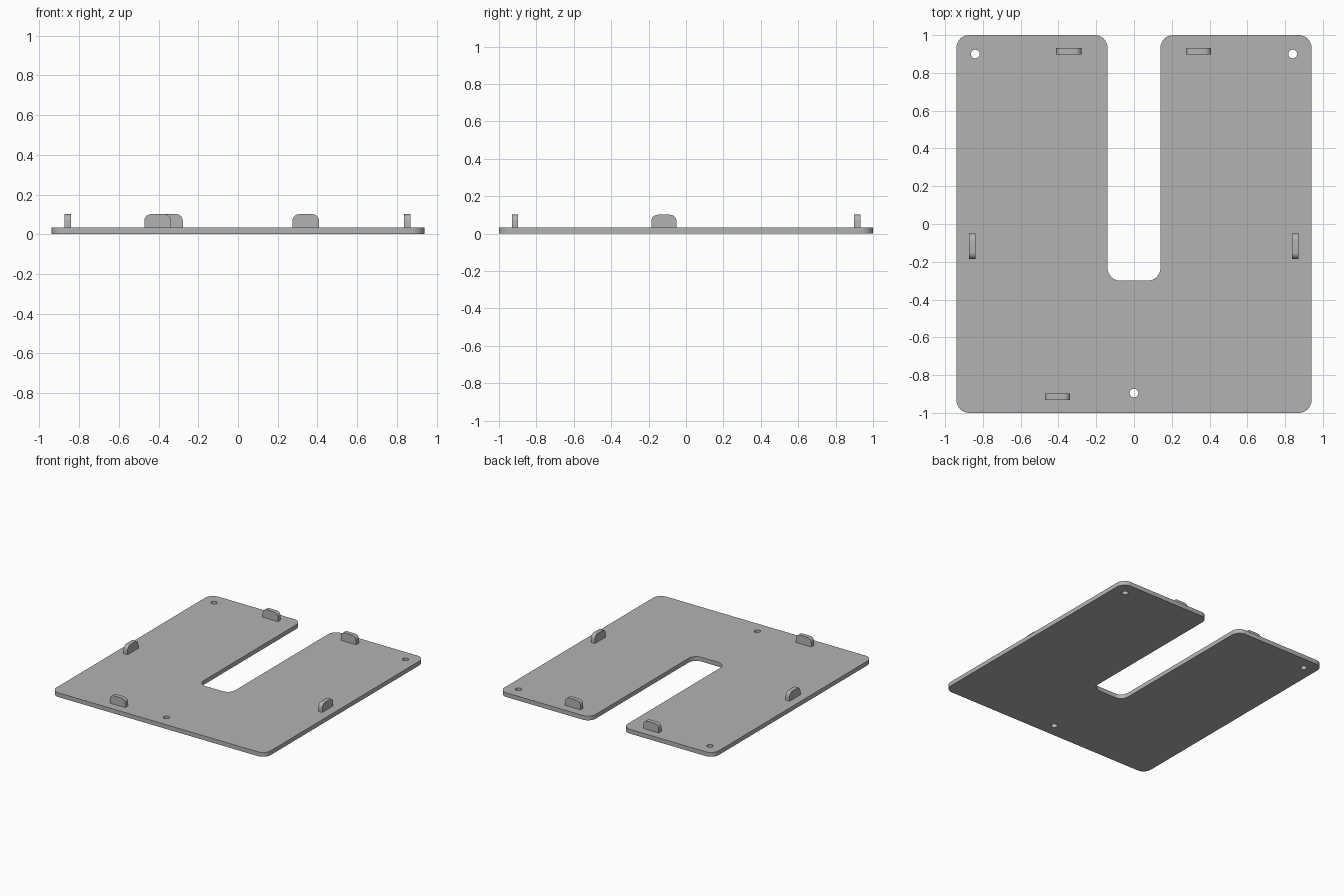
import bpy, bmesh, math
from mathutils import Vector, Matrix

if "Cube" in bpy.data.objects:
    bpy.data.objects.remove(bpy.data.objects["Cube"])

grey = bpy.data.materials.new("light_grey")
grey.diffuse_color = (0.45, 0.45, 0.45, 1)
grey.use_nodes = True
grey.node_tree.nodes["Principled BSDF"].inputs["Base Color"].default_value = grey.diffuse_color


def rounded(corners, seg=8):
    """Outline from (x, y, radius) corners, each rounded by an arc."""
    pts = []
    for i, (x, y, r) in enumerate(corners):
        p = Vector((x, y))
        if r == 0:
            pts.append(p)
            continue
        a = (Vector(corners[i - 1][:2]) - p).normalized()
        b = (Vector(corners[(i + 1) % len(corners)][:2]) - p).normalized()
        centre = p + (a + b) * r
        for k in range(seg + 1):
            t = k / seg * math.pi / 2
            pts.append(centre - b * r * math.cos(t) - a * r * math.sin(t))
    return pts


def circle(cx, cy, r, n=24):
    return [Vector((cx + r * math.cos(k * math.tau / n),
                    cy + r * math.sin(k * math.tau / n))) for k in range(n)]


def slab(name, loops, thickness, matrix):
    """Fill the outline (further loops are holes) and extrude it."""
    bm = bmesh.new()
    for loop in loops:
        vs = [bm.verts.new((p.x, p.y, 0)) for p in loop]
        for i, v in enumerate(vs):
            bm.edges.new((vs[i - 1], v))
    bmesh.ops.triangle_fill(bm, use_beauty=True, edges=bm.edges[:], normal=(0, 0, 1))
    ext = bmesh.ops.extrude_face_region(bm, geom=bm.faces[:], use_keep_orig=True)
    top = [g for g in ext["geom"] if isinstance(g, bmesh.types.BMVert)]
    bmesh.ops.translate(bm, verts=top, vec=(0, 0, thickness))
    bmesh.ops.recalc_face_normals(bm, faces=bm.faces[:])
    mesh = bpy.data.meshes.new(name)
    bm.to_mesh(mesh)
    bm.free()
    mesh.materials.append(grey)
    obj = bpy.data.objects.new(name, mesh)
    obj.matrix_world = matrix
    bpy.context.collection.objects.link(obj)
    bpy.context.view_layer.objects.active = obj
    bpy.ops.object.select_all(action='DESELECT')
    obj.select_set(True)
    bpy.ops.object.shade_smooth_by_angle(angle=math.radians(30))
    return obj


# Base plate with slot and three screw holes
W, S, T, R = 0.94, 0.14, 0.034, 0.067
outline = rounded([(-W, -1, R), (W, -1, R), (W, 1, R), (S, 1, R),
                   (S, -0.30, R), (-S, -0.30, R), (-S, 1, R), (-W, 1, R)])
holes = [circle(-0.84, 0.90, 0.023), circle(0.84, 0.90, 0.023), circle(0, -0.895, 0.023)]
slab("base_plate", [outline] + holes, T, Matrix())

# Upright locating tabs: name, centre x, centre y, rotation about z
TW, TH, TT = 0.067, 0.101, 0.034
tab = rounded([(-TW, T, 0), (TW, T, 0), (TW, TH, 0.034), (-TW, TH, 0.034)])
for name, x, y, turn in [("back_left_tab", -0.345, 0.915, 0),
                         ("back_right_tab", 0.341, 0.915, 0),
                         ("front_tab", -0.405, -0.914, 0),
                         ("left_tab", -0.857, -0.118, 90),
                         ("right_tab", 0.853, -0.118, 90)]:
    m = (Matrix.Translation((x, y, 0)) @ Matrix.Rotation(math.radians(turn), 4, 'Z')
         @ Matrix.Rotation(math.radians(90), 4, 'X') @ Matrix.Translation((0, 0, -TT / 2)))
    slab(name, [tab], TT, m)
